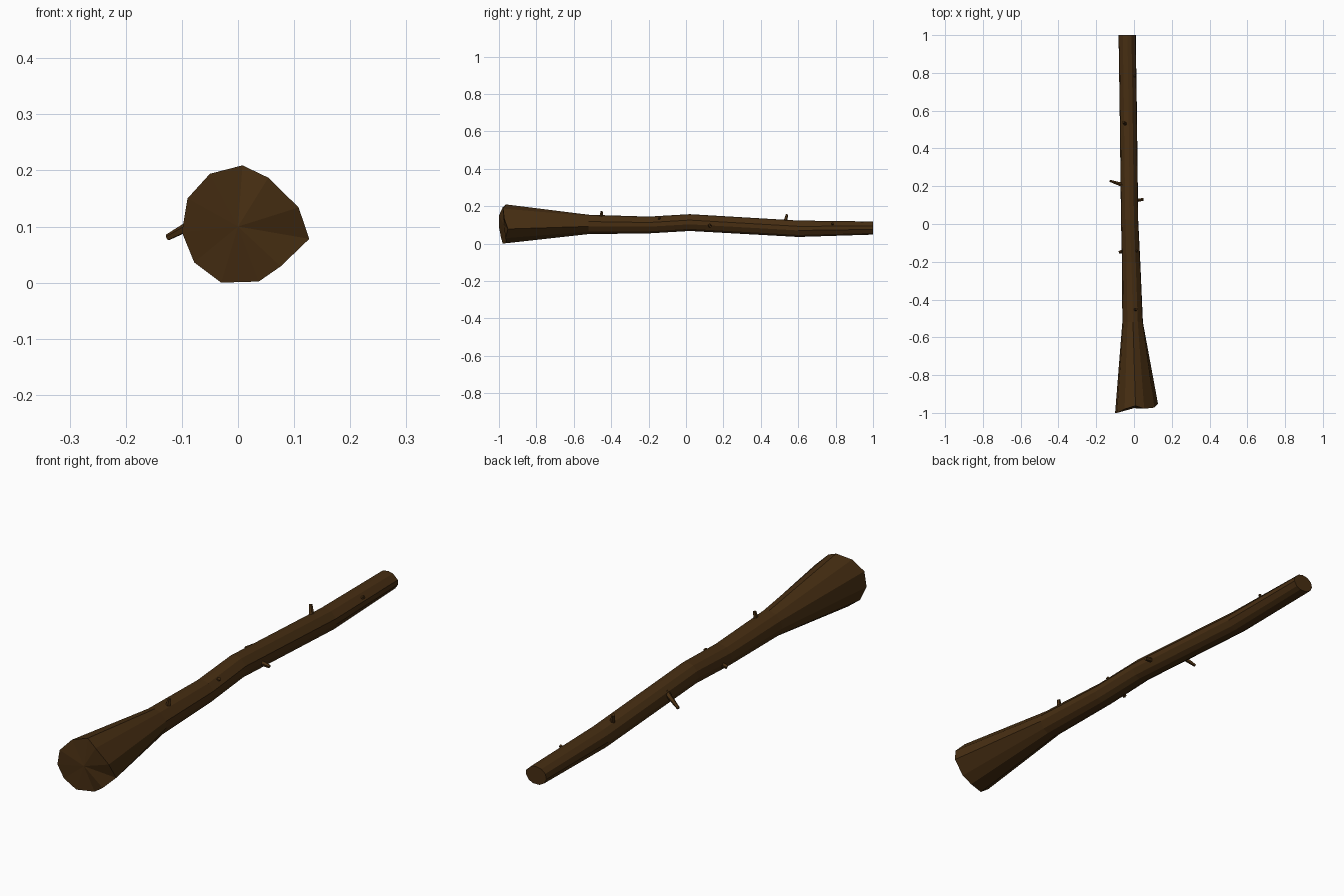
import bpy, bmesh, math
from mathutils import Vector

cube = bpy.data.objects.get("Cube")
if cube:
    bpy.data.objects.remove(cube, do_unlink=True)

bark = bpy.data.materials.new("dark bark brown")
bark.use_nodes = True
color = (0.062, 0.027, 0.006, 1)
bark.diffuse_color = color
bark.node_tree.nodes["Principled BSDF"].inputs["Base Color"].default_value = color


def finish(name, bm):
    bmesh.ops.recalc_face_normals(bm, faces=bm.faces)
    mesh = bpy.data.meshes.new(name)
    bm.to_mesh(mesh)
    bm.free()
    mesh.materials.append(bark)
    obj = bpy.data.objects.new(name, mesh)
    bpy.context.collection.objects.link(obj)
    return obj


# Flared, unevenly cut thick end (x, y, z)
butt = [(.008, -.962, .209), (.054, -.978, .187), (.108, -.972, .134),
        (.127, -.952, .078), (.076, -.965, .029), (.037, -.96, .002),
        (-.03, -.98, 0), (-.078, -.99, .036), (-.1, -1, .09),
        (-.09, -1, .15), (-.05, -.98, .194)]
angles = [math.atan2(z - .1, x - .005) for x, y, z in butt]

# Trunk rings: y, centre x, centre z, half width, half height
rings = [(-.52, -.007, .101, .055, .053), (-.2, -.015, .098, .049, .046),
         (.02, -.023, .111, .046, .046), (.6, -.03, .078, .046, .045),
         (1, -.036, .082, .046, .036)]

# Trunk: rings joined along the length, capped at both ends
bm = bmesh.new()
loops = [[bm.verts.new(p) for p in butt]]
for y, cx, cz, rx, rz in rings:
    loops.append([bm.verts.new((cx + rx * math.cos(a), y, cz + rz * math.sin(a)))
                  for a in angles])
n = len(butt)
for a, b in zip(loops, loops[1:]):
    for i in range(n):
        j = (i + 1) % n
        bm.faces.new((a[i], a[j], b[j], b[i]))
bm.faces.new(loops[-1])
centre = bm.verts.new((0, -.975, .1))
for i in range(n):
    bm.faces.new((loops[0][i], loops[0][(i + 1) % n], centre))
finish("trunk", bm)


# Tapered broken twig stubs
def twig(name, start, end, r1, r2):
    start, end = Vector(start), Vector(end)
    axis = end - start
    bm = bmesh.new()
    bmesh.ops.create_cone(bm, cap_ends=True, segments=5, radius1=r1,
                          radius2=r2, depth=axis.length)
    obj = finish(name, bm)
    obj.location = (start + end) / 2
    obj.rotation_euler = axis.to_track_quat('Z', 'Y').to_euler()


twig("twig_right_long", (-.055, .205, .118), (-.126, .228, .08), .012, .006)
twig("twig_left", (.005, .125, .1), (.05, .13, .09), .011, .007)
twig("twig_top_rear", (-.04, .525, .1), (-.057, .54, .155), .012, .007)
twig("twig_top_front", (.005, -.455, .13), (.012, -.45, .172), .011, .007)
twig("twig_right_short", (-.045, -.14, .1), (-.078, -.15, .088), .011, .008)
twig("twig_left_short", (0, -.14, .12), (.018, -.145, .138), .01, .007)
twig("twig_left_rear", (-.01, .78, .095), (.01, .785, .108), .008, .006)
